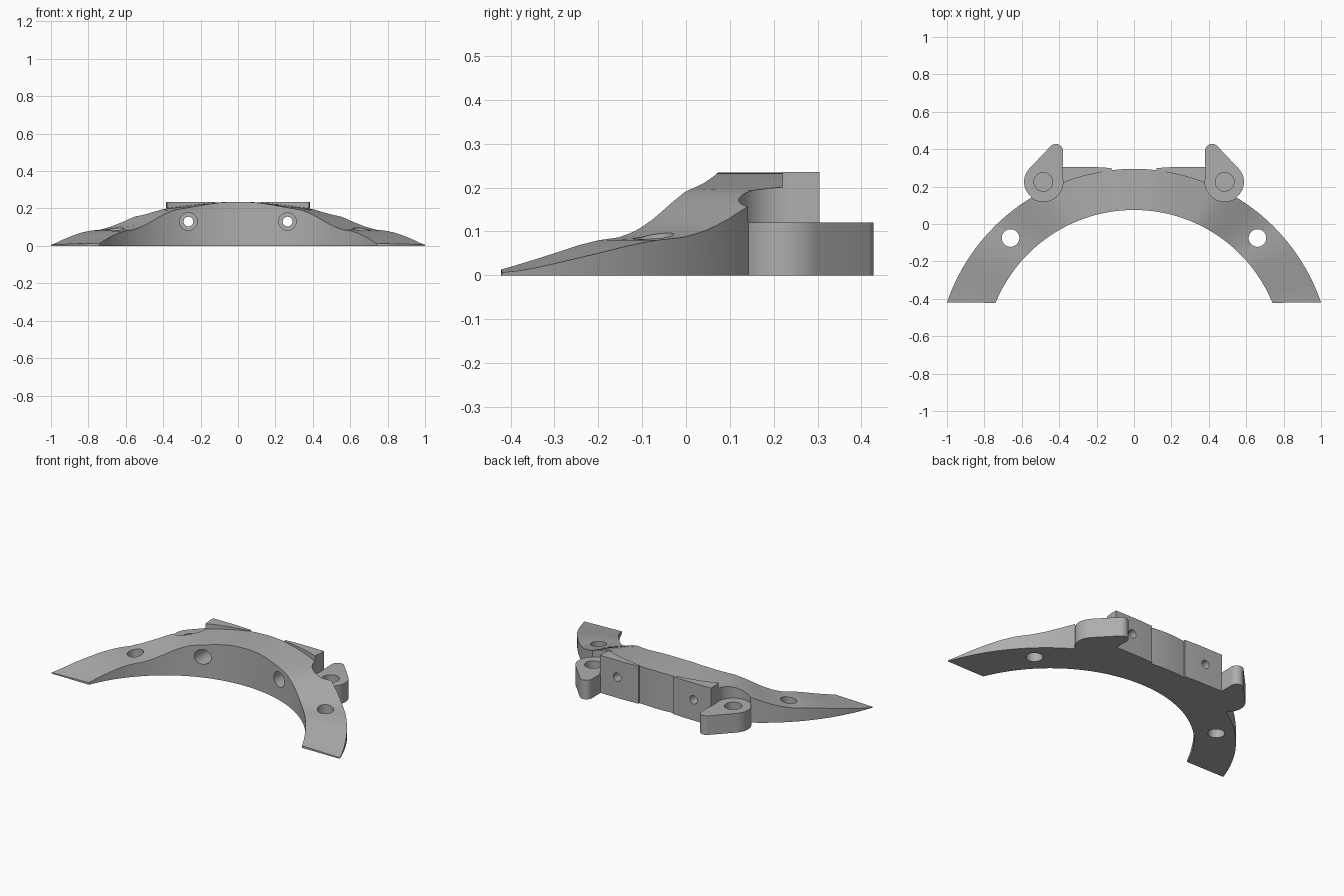
import bpy, bmesh, math
from mathutils import Vector, Matrix

if "Cube" in bpy.data.objects:
    bpy.data.objects.remove(bpy.data.objects["Cube"])

grey = bpy.data.materials.new("plain grey")
grey.diffuse_color = (0.42, 0.42, 0.42, 1)
grey.use_nodes = True
grey.node_tree.nodes["Principled BSDF"].inputs["Base Color"].default_value = grey.diffuse_color

R_IN, C_IN, A_IN = 0.80, -0.725, 67.7      # inner arc: radius, centre y, end angle
R_OUT, C_OUT, A_OUT = 1.057, -0.762, 71.1  # outer arc

# height of the top surface against angle from the middle
HEIGHTS = [(0, .235), (6, .233), (12, .222), (17, .21), (25, .192), (29, .172),
           (32.5, .15), (36, .126), (40, .103), (44, .087), (49, .08),
           (53, .069), (58, .05), (64, .027), (68, .012), (72, .005)]


def height(a):
    a = abs(a)
    for i in range(len(HEIGHTS) - 1):
        (a0, z0), (a1, z1) = HEIGHTS[i], HEIGHTS[i + 1]
        if a <= a1:
            return z0 + (z1 - z0) * (a - a0) / (a1 - a0)
    return HEIGHTS[-1][1]


def make(name, bm):
    bmesh.ops.recalc_face_normals(bm, faces=bm.faces)
    me = bpy.data.meshes.new(name)
    bm.to_mesh(me)
    bm.free()
    ob = bpy.data.objects.new(name, me)
    me.materials.append(grey)
    bpy.context.collection.objects.link(ob)
    return ob


def prism(name, outline, z0, z1):
    bm = bmesh.new()
    face = bm.faces.new([bm.verts.new((x, y, z0)) for x, y in outline])
    ext = bmesh.ops.extrude_face_region(bm, geom=[face])
    top = [v for v in ext["geom"] if isinstance(v, bmesh.types.BMVert)]
    bmesh.ops.translate(bm, verts=top, vec=(0, 0, z1 - z0))
    return make(name, bm)


def cylinder(name, a, b, r, n=40):
    a, b = Vector(a), Vector(b)
    rot = Vector((0, 0, 1)).rotation_difference(b - a).to_matrix().to_4x4()
    bm = bmesh.new()
    bmesh.ops.create_cone(bm, cap_ends=True, segments=n, radius1=r, radius2=r,
                          depth=(b - a).length, matrix=Matrix.Translation((a + b) / 2) @ rot)
    return make(name, bm)


# curved bridge body
bm = bmesh.new()
rings = []
N = 64
for i in range(N + 1):
    t = 2 * i / N - 1
    ai, ao = t * A_IN, t * A_OUT
    si, ci = math.sin(math.radians(ai)), math.cos(math.radians(ai))
    so, co = math.sin(math.radians(ao)), math.cos(math.radians(ao))
    xi, yi = R_IN * si, C_IN + R_IN * ci
    xo, yo = R_OUT * so, C_OUT + R_OUT * co
    rings.append([bm.verts.new(p) for p in (
        (xi, yi, 0), (xo, yo, 0), (xo, yo, height(ao)), (xi, yi, height(ai)))])
for p, q in zip(rings, rings[1:]):
    for k in range(4):
        bm.faces.new((p[k], p[(k + 1) % 4], q[(k + 1) % 4], q[k]))
bm.faces.new(rings[0])
bm.faces.new(rings[-1])
body = make("curved_bridge", bm)


def combine(tool, operation):
    mod = body.modifiers.new("cut", "BOOLEAN")
    mod.object, mod.operation, mod.solver = tool, operation, "EXACT"
    bpy.context.view_layer.objects.active = body
    bpy.ops.object.modifier_apply(modifier=mod.name)
    bpy.data.objects.remove(tool, do_unlink=True)


def lug_outline(s):
    # teardrop: large round at the pivot, small round at the tip
    big, small = Vector((0.485, 0.225)), Vector((0.418, 0.39))
    R, r = 0.103, 0.038
    d = small - big
    mid = math.atan2(d.y, d.x)
    half = math.acos((R - r) / d.length)
    pts = []
    for i in range(33):
        a = mid + half + (2 * math.pi - 2 * half) * i / 32
        pts.append((s * (big.x + R * math.cos(a)), big.y + R * math.sin(a)))
    for i in range(17):
        a = mid - half + 2 * half * i / 16
        pts.append((s * (small.x + r * math.cos(a)), small.y + r * math.sin(a)))
    return pts


for s in (-1, 1):
    # flat back block filling out to the rear plane
    xs = [0.12 + 0.265 * i / 12 for i in range(13)]
    arc = [(s * x, C_OUT + math.sqrt(R_OUT ** 2 - x * x) - 0.004) for x in xs]
    combine(prism("back_block", arc + [(s * 0.385, 0.304), (s * 0.2, 0.304), (s * 0.12, 0.299)],
                  0, 0.2352), "UNION")
    # round clearance above the lug, then the lug itself
    combine(cylinder("pocket", (s * 0.485, 0.225, 0.12), (s * 0.485, 0.225, 0.4), 0.105, 48),
            "DIFFERENCE")
    combine(prism("lug", lug_outline(s), 0, 0.12), "UNION")
    # blind pivot hole
    combine(cylinder("pivot_hole", (s * 0.485, 0.225, 0.02), (s * 0.485, 0.225, 0.3), 0.05),
            "DIFFERENCE")
    # vertical hole through the arm
    combine(cylinder("arm_hole", (s * 0.66, -0.075, -0.1), (s * 0.66, -0.075, 0.3), 0.047),
            "DIFFERENCE")
    # stepped screw hole from front to back
    combine(cylinder("screw_head_hole", (s * 0.265, -0.1, 0.13), (s * 0.265, 0.17, 0.13), 0.047),
            "DIFFERENCE")
    combine(cylinder("screw_hole", (s * 0.265, -0.1, 0.13), (s * 0.265, 0.5, 0.13), 0.026, 32),
            "DIFFERENCE")

body.select_set(True)
bpy.context.view_layer.objects.active = body
bpy.ops.object.shade_smooth_by_angle(angle=math.radians(25))
